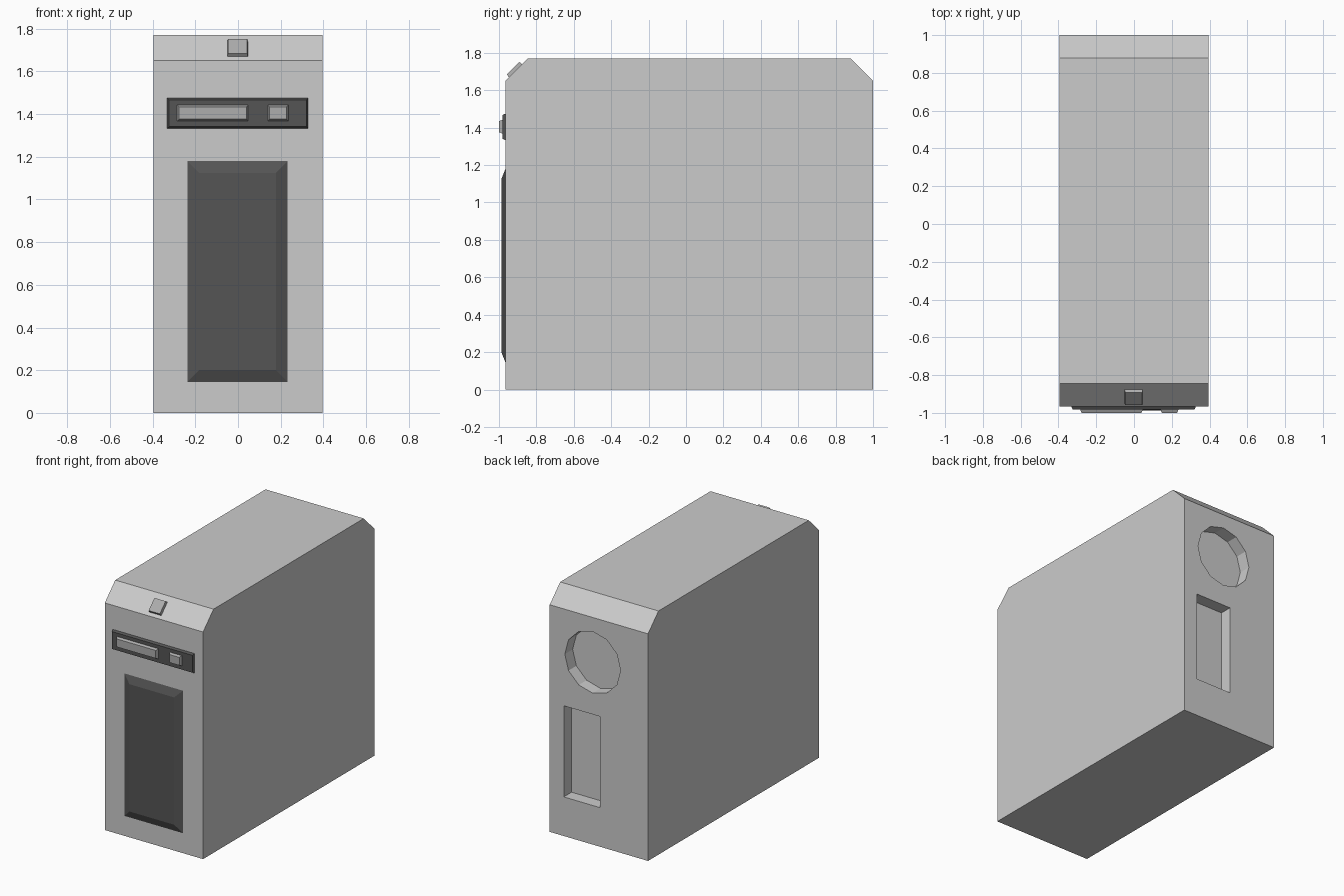
import bpy
import math
from mathutils import Matrix

if "Cube" in bpy.data.objects:
    bpy.data.objects.remove(bpy.data.objects["Cube"])


def material(name, value):
    mat = bpy.data.materials.new(name)
    mat.diffuse_color = (value, value, value, 1)
    mat.use_nodes = True
    mat.node_tree.nodes["Principled BSDF"].inputs["Base Color"].default_value = mat.diffuse_color
    return mat


def add_mesh(name, verts, faces, mat=None):
    mesh = bpy.data.meshes.new(name)
    mesh.from_pydata(verts, [], faces)
    obj = bpy.data.objects.new(name, mesh)
    bpy.context.collection.objects.link(obj)
    if mat:
        mesh.materials.append(mat)
    return obj


def prism(name, rings, mat=None):
    """Closed solid between two matching rings of points."""
    n = len(rings[0])
    sides = [(i, (i + 1) % n, n + (i + 1) % n, n + i) for i in range(n)]
    return add_mesh(name, rings[0] + rings[1],
                    [tuple(reversed(range(n))), tuple(range(n, 2 * n))] + sides, mat)


def raised_block(name, x0, x1, z0, z1, y_base, y_top, inset, mat):
    """Front-facing block whose face is inset, giving sloped edges."""
    def ring(y, d):
        return [(x0 + d, y, z0 + d), (x1 - d, y, z0 + d),
                (x1 - d, y, z1 - d), (x0 + d, y, z1 - d)]
    return prism(name, [ring(y_base, 0), ring(y_top, inset)], mat)


dark = material("dark_plastic", 0.09)
mid = material("button_grey", 0.42)

# Case: side profile with chamfered top edges
W, FRONT = 0.395, -0.965
profile = [(FRONT, 0), (1.0, 0), (1.0, 1.65), (0.88, 1.77), (-0.845, 1.77), (FRONT, 1.65)]
case = prism("case", [[(x, y, z) for y, z in profile] for x in (-W, W)])

# Rear recesses: twelve-sided fan opening and rectangular port bay
DEPTH = 0.09
bpy.ops.mesh.primitive_cylinder_add(
    vertices=12, radius=0.224, depth=2 * DEPTH, location=(0.05, 1.0, 1.324),
    rotation=(math.pi / 2, 0, math.pi))
fan_cutter = bpy.context.object
# turn the polygon so that vertices lie on the horizontal and vertical axes
fan_cutter.name = "fan_cutter"
port_cutter = raised_block("port_cutter", -0.008, 0.282, 0.284, 0.946,
                           1.0 + DEPTH, 1.0 - DEPTH, 0, None)
for cutter in (fan_cutter, port_cutter):
    cutter.hide_render = True
    mod = case.modifiers.new("recess", 'BOOLEAN')
    mod.operation = 'DIFFERENCE'
    mod.solver = 'EXACT'
    mod.object = cutter

# Make all solids face outwards before the cuts are applied
for obj in (case, fan_cutter, port_cutter):
    bpy.context.view_layer.objects.active = obj
    bpy.ops.object.mode_set(mode='EDIT')
    bpy.ops.mesh.select_all(action='SELECT')
    bpy.ops.mesh.normals_make_consistent(inside=False)
    bpy.ops.object.mode_set(mode='OBJECT')
bpy.context.view_layer.objects.active = case
for mod in list(case.modifiers):
    bpy.ops.object.modifier_apply(modifier=mod.name)
for cutter in (fan_cutter, port_cutter):
    bpy.data.objects.remove(cutter)

# Front panel, drive strip and its two buttons
raised_block("front_panel", -0.237, 0.233, 0.145, 1.18, FRONT, -0.987, 0.055, dark)
raised_block("drive_strip", -0.332, 0.328, 1.333, 1.475, FRONT, -0.982, 0.008, dark)
raised_block("drive_slot", -0.285, 0.047, 1.368, 1.442, -0.982, -1.0, 0.008, mid)
raised_block("drive_button", 0.14, 0.236, 1.368, 1.442, -0.982, -1.0, 0.008, mid)

# Power button lying on the front chamfer
power = raised_block("power_button", -0.048, 0.048, -0.05, 0.05, 0, -0.02, 0.003, mid)
power.matrix_world = (Matrix.Translation((-0.002, -0.911, 1.704))
                      @ Matrix.Rotation(math.radians(-45), 4, 'X'))

# Outward normals on the raised parts
for obj in bpy.data.objects:
    if obj is not case and obj.type == 'MESH':
        bpy.context.view_layer.objects.active = obj
        bpy.ops.object.mode_set(mode='EDIT')
        bpy.ops.mesh.select_all(action='SELECT')
        bpy.ops.mesh.normals_make_consistent(inside=False)
        bpy.ops.object.mode_set(mode='OBJECT')
